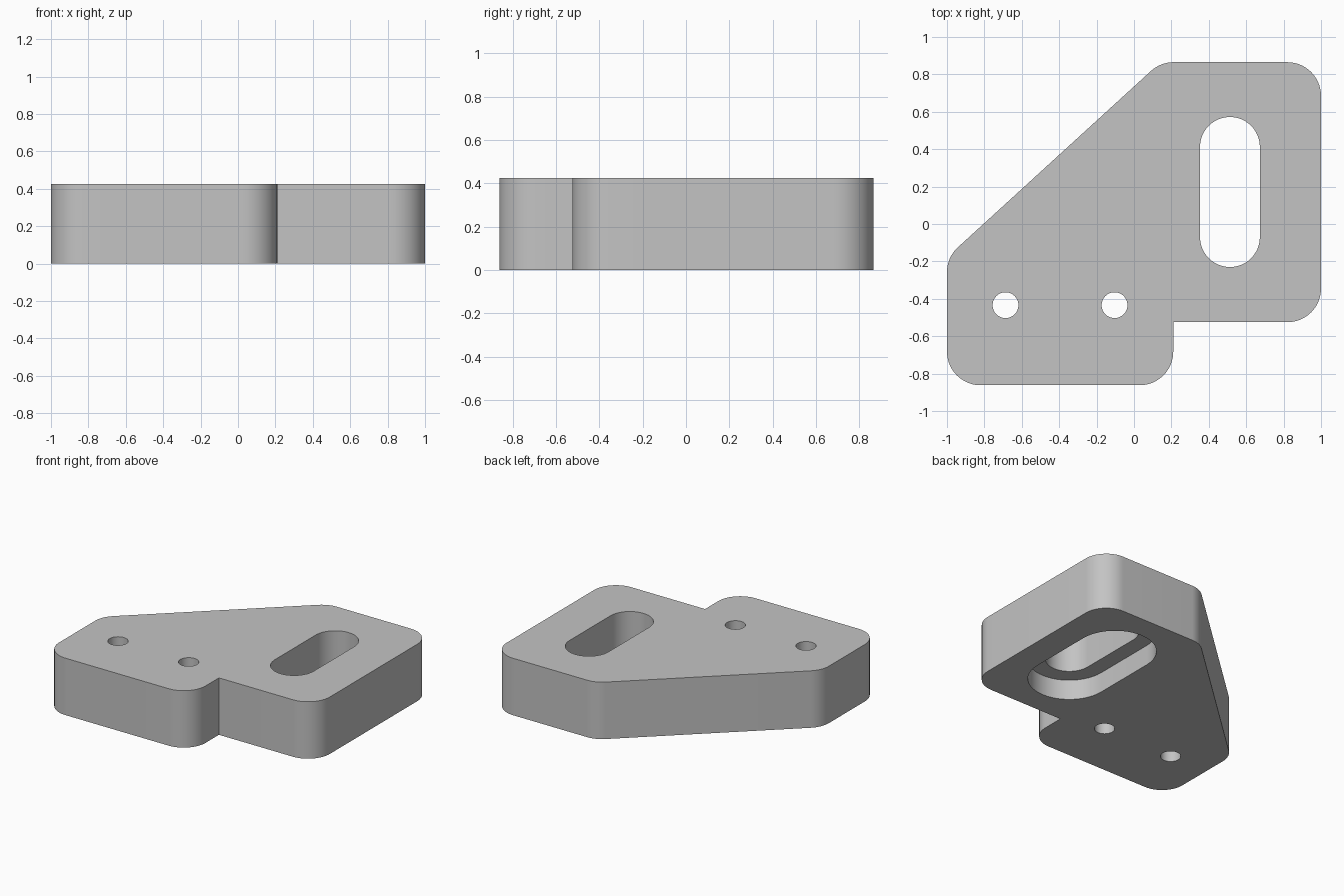
import bpy
import bmesh
from math import pi, sin, cos, tan, radians
from mathutils import Vector

if "Cube" in bpy.data.objects:
    bpy.data.objects.remove(bpy.data.objects["Cube"], do_unlink=True)

THICK = 0.425
CORNER_R = 0.18

grey = bpy.data.materials.new("plain grey")
grey.use_nodes = True
grey.diffuse_color = (0.55, 0.55, 0.55, 1)
grey.node_tree.nodes["Principled BSDF"].inputs["Base Color"].default_value = grey.diffuse_color


def rounded(corners, segments=16):
    """Outline with an arc at each (x, y, radius) corner; radius 0 stays sharp."""
    points = []
    for i, (x, y, r) in enumerate(corners):
        p = Vector((x, y))
        if r == 0:
            points.append(p)
            continue
        a = (Vector(corners[i - 1][:2]) - p).normalized()
        b = (Vector(corners[(i + 1) % len(corners)][:2]) - p).normalized()
        half = a.angle(b) / 2
        centre = p + (a + b).normalized() * r / sin(half)
        start = p + a * r / tan(half) - centre
        side = (p + b * r / tan(half) - centre)
        sweep = start.angle_signed(side)
        for k in range(segments + 1):
            t = -sweep * k / segments
            points.append(centre + Vector((start.x * cos(t) - start.y * sin(t),
                                           start.x * sin(t) + start.y * cos(t))))
    return points


def slot(x, y, r, straight, segments=24):
    """Stadium outline along y; a circle when straight is 0."""
    points = []
    for end in (0, 1):
        cy = y + straight * (1 - 2 * end)
        for k in range(segments + 1 - (straight == 0)):
            t = pi * (end + k / segments)
            points.append(Vector((x + r * cos(t), cy + r * sin(t))))
    return points


def prism(name, outline, z0, z1):
    bm = bmesh.new()
    face = bm.faces.new([bm.verts.new((p.x, p.y, z0)) for p in outline])
    top = bmesh.ops.extrude_face_region(bm, geom=[face])["geom"]
    bmesh.ops.translate(bm, vec=(0, 0, z1 - z0),
                        verts=[v for v in top if isinstance(v, bmesh.types.BMVert)])
    bmesh.ops.recalc_face_normals(bm, faces=bm.faces)
    mesh = bpy.data.meshes.new(name)
    bm.to_mesh(mesh)
    bm.free()
    mesh.materials.append(grey)
    obj = bpy.data.objects.new(name, mesh)
    bpy.context.collection.objects.link(obj)
    return obj


# Plate with a sloping back left edge and a sharp step in the front edge
plate = prism("mounting_plate", rounded([
    (-1, -0.862, CORNER_R), (0.21, -0.862, CORNER_R), (0.21, -0.525, 0),
    (1, -0.525, CORNER_R), (1, 0.865, CORNER_R),
    (0.142, 0.865, CORNER_R), (-1, -0.178, CORNER_R)]), 0, THICK)

# Through slot, its wider recess underneath, and two screw holes
cutters = [
    prism("slot_cutter", slot(0.513, 0.171, 0.16, 0.241), -0.1, THICK + 0.1),
    prism("recess_cutter", slot(0.513, 0.171, 0.28, 0.241), -0.1, 0.15),
]
for x in (-0.687, -0.104):
    cutters.append(prism("hole_cutter", slot(x, -0.434, 0.069, 0), -0.1, THICK + 0.1))

bpy.context.view_layer.objects.active = plate
for cutter in cutters:
    cutter.hide_render = True
    mod = plate.modifiers.new("cut", 'BOOLEAN')
    mod.operation = 'DIFFERENCE'
    mod.solver = 'EXACT'
    mod.object = cutter
    bpy.ops.object.modifier_apply(modifier=mod.name)
    bpy.data.objects.remove(cutter, do_unlink=True)

# Smooth arcs, sharp rims
bpy.ops.object.select_all(action='DESELECT')
plate.select_set(True)
bpy.ops.object.shade_smooth_by_angle(angle=radians(30))
